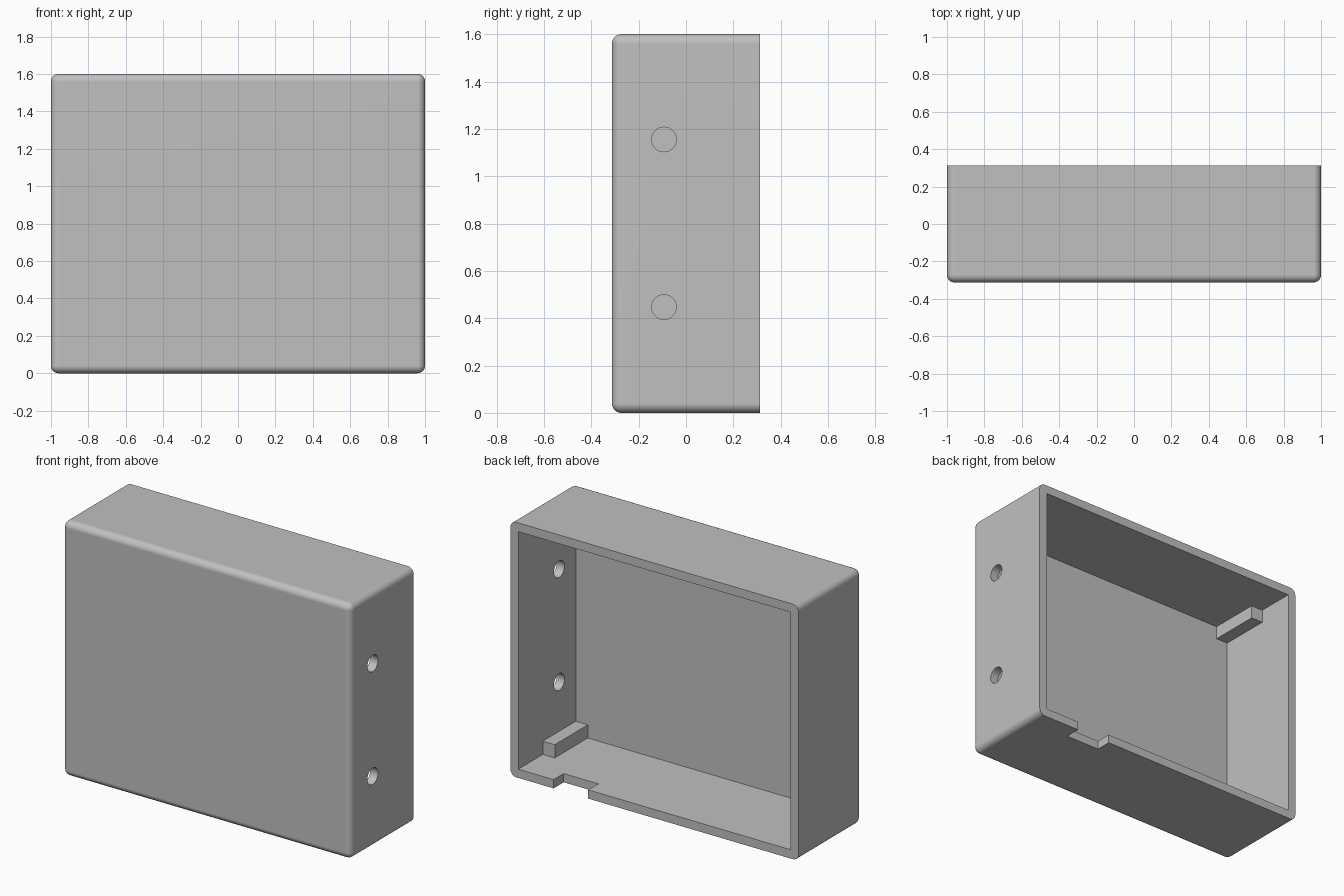
import bpy
import bmesh
import math
from mathutils import Matrix, Vector

if "Cube" in bpy.data.objects:
    bpy.data.objects.remove(bpy.data.objects["Cube"], do_unlink=True)

W, D, H = 2.0, 0.625, 1.6      # outer size
WALL = 0.055                   # wall thickness
ROUND = 0.04                   # rounded edge radius
X, Y = W / 2, D / 2

grey = bpy.data.materials.new("plain grey")
grey.use_nodes = True
grey.diffuse_color = (0.53, 0.53, 0.53, 1)
grey.node_tree.nodes["Principled BSDF"].inputs["Base Color"].default_value = grey.diffuse_color


def add_object(name, bm):
    mesh = bpy.data.meshes.new(name)
    bm.to_mesh(mesh)
    bm.free()
    mesh.materials.append(grey)
    obj = bpy.data.objects.new(name, mesh)
    bpy.context.collection.objects.link(obj)
    return obj


def box_mesh(low, high):
    low, high = Vector(low), Vector(high)
    bm = bmesh.new()
    bmesh.ops.create_cube(bm, size=1)
    bmesh.ops.scale(bm, vec=high - low, verts=bm.verts)
    bmesh.ops.translate(bm, vec=(low + high) / 2, verts=bm.verts)
    return bm


def activate(obj):
    bpy.ops.object.select_all(action="DESELECT")
    obj.select_set(True)
    bpy.context.view_layer.objects.active = obj


def cut(target, cutter):
    cutter.hide_render = True
    mod = target.modifiers.new("cut", "BOOLEAN")
    mod.operation = "DIFFERENCE"
    mod.solver = "EXACT"
    mod.object = cutter
    activate(target)
    bpy.ops.object.modifier_apply(modifier=mod.name)
    bpy.data.objects.remove(cutter, do_unlink=True)


# Outer shell: every edge rounded except those of the open back rim
bm = box_mesh((-X, -Y, 0), (X, Y, H))
rounded = [e for e in bm.edges if any(v.co.y < 0 for v in e.verts)]
bmesh.ops.bevel(bm, geom=rounded, offset=ROUND, segments=8, profile=0.5, affect="EDGES")
case = add_object("case_shell", bm)

# Hollow inside, open to the back
cut(case, add_object("cavity_cutter", box_mesh(
    (-X + WALL, -Y + WALL, WALL), (X - WALL, Y + 0.1, H - WALL))))

# Cable notch in the bottom wall
cut(case, add_object("notch_cutter", box_mesh(
    (0.46, Y - 0.1, -0.1), (0.7, Y + 0.1, WALL + 0.05))))

# Two round holes through the left wall
for z in (0.447, 1.155):
    bm = bmesh.new()
    place = Matrix.Translation((X, -0.093, z)) @ Matrix.Rotation(math.pi / 2, 4, "Y")
    bmesh.ops.create_cone(bm, cap_ends=True, segments=40, radius1=0.052,
                          radius2=0.052, depth=0.3, matrix=place)
    cut(case, add_object("hole_cutter", bm))

# Smooth rounded edges, flat walls
activate(case)
bpy.ops.object.shade_smooth_by_angle(angle=math.radians(30))
normals = case.modifiers.new("flat walls", "WEIGHTED_NORMAL")
normals.keep_sharp = True

# Corner blocks that run back from the front wall, sunk slightly into the walls
SINK, BLOCK = 0.01, 0.083
for side, x in (("left", X - WALL), ("right", -X + WALL)):
    for level, z in (("bottom", WALL), ("top", H - WALL)):
        sx = 1 if x > 0 else -1
        sz = 1 if level == "top" else -1
        xs = sorted((x + sx * SINK, x - sx * BLOCK))
        zs = sorted((z + sz * SINK, z - sz * BLOCK))
        add_object(f"corner_block_{level}_{side}", box_mesh(
            (xs[0], -Y + WALL - SINK, zs[0]), (xs[1], 0.07, zs[1])))
